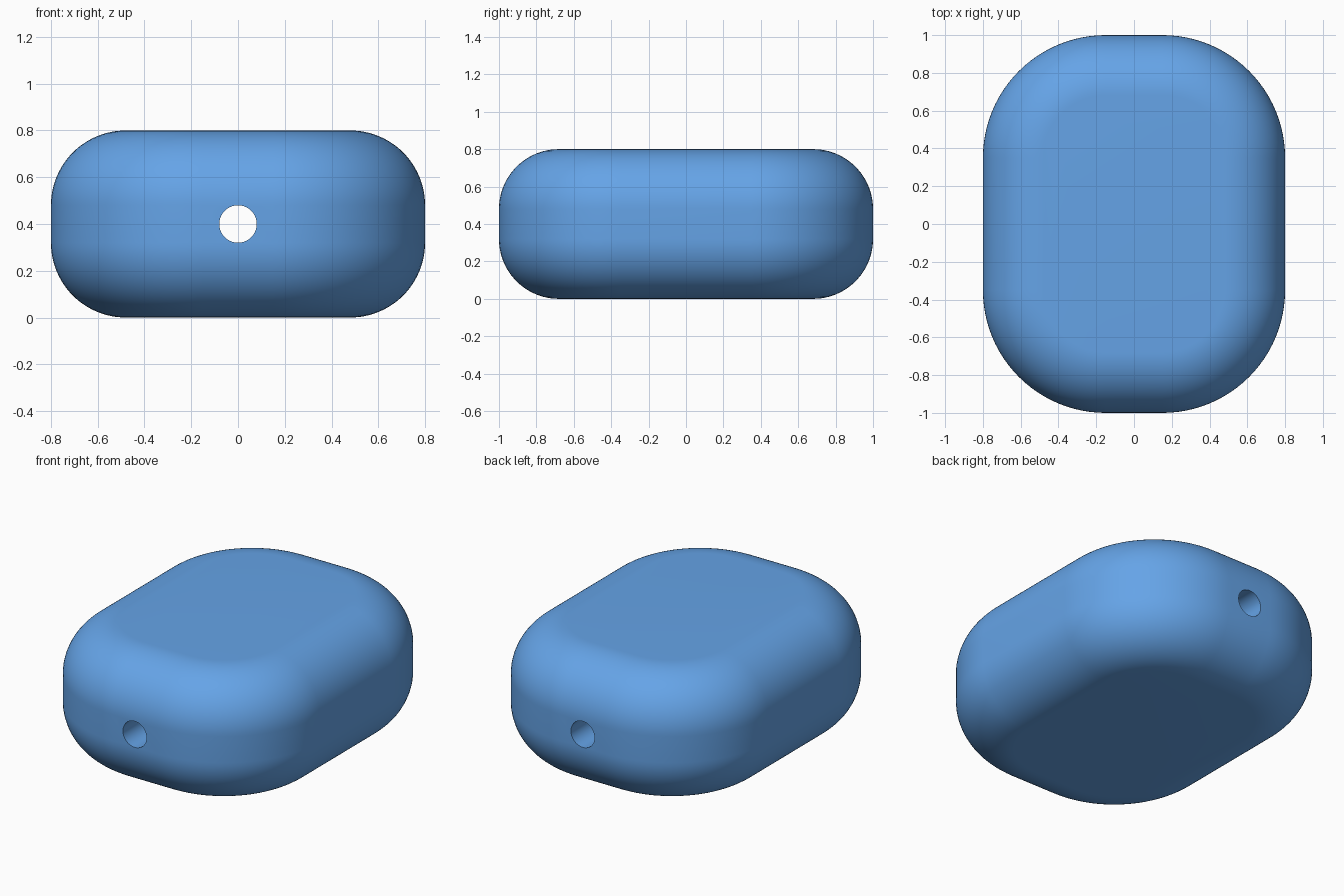
import bpy, bmesh
from math import sin, cos, pi, radians

if "Cube" in bpy.data.objects:
    bpy.data.objects.remove(bpy.data.objects["Cube"])

HALF_X, HALF_Y, HEIGHT = 0.8, 1.0, 0.8
CORNER, FILLET, HOLE = 0.65, 0.32, 0.08
SEG = 24


def ring(bm, inset, z):
    """Rounded rectangle outline, shrunk by inset."""
    cx, cy, r = HALF_X - CORNER, HALF_Y - CORNER, CORNER - inset
    verts = []
    for q, (sx, sy) in enumerate([(1, 1), (-1, 1), (-1, -1), (1, -1)]):
        for i in range(SEG + 1):
            a = (q + i / SEG) * pi / 2
            verts.append(bm.verts.new((sx * cx + r * cos(a), sy * cy + r * sin(a), z)))
    return verts


# Pebble body: rounded outlines stacked along the filleted side profile
profile = []
for i in range(SEG + 1):
    a = i / SEG * pi / 2
    profile.append((FILLET * (1 - sin(a)), FILLET * (1 - cos(a))))
profile += [(inset, HEIGHT - z) for inset, z in reversed(profile)]

bm = bmesh.new()
rings = [ring(bm, inset, z) for inset, z in profile]
for lo, hi in zip(rings, rings[1:]):
    n = len(lo)
    for i in range(n):
        j = (i + 1) % n
        bm.faces.new((lo[i], lo[j], hi[j], hi[i]))
bm.faces.new(rings[0][::-1])
bm.faces.new(rings[-1])
mesh = bpy.data.meshes.new("rounded_body")
bm.to_mesh(mesh)
bm.free()
body = bpy.data.objects.new("rounded_body", mesh)
bpy.context.collection.objects.link(body)

# Round hole running front to back
bpy.ops.mesh.primitive_cylinder_add(vertices=64, radius=HOLE, depth=3,
                                    location=(0, 0, HEIGHT / 2),
                                    rotation=(pi / 2, pi / 64, 0))
cutter = bpy.context.object
cutter.name = "hole_cutter"
cutter.hide_render = True

bpy.ops.object.select_all(action='DESELECT')
body.select_set(True)
bpy.context.view_layer.objects.active = body
cut = body.modifiers.new("through_hole", 'BOOLEAN')
cut.operation, cut.solver, cut.object = 'DIFFERENCE', 'EXACT', cutter
bpy.ops.object.modifier_apply(modifier=cut.name)
bpy.data.objects.remove(cutter)
bpy.ops.object.shade_smooth_by_angle(angle=radians(30))

# Blue finish
blue = bpy.data.materials.new("blue")
blue.diffuse_color = (0.13, 0.37, 0.8, 1)
blue.use_nodes = True
blue.node_tree.nodes["Principled BSDF"].inputs["Base Color"].default_value = blue.diffuse_color
body.data.materials.clear()
body.data.materials.append(blue)
